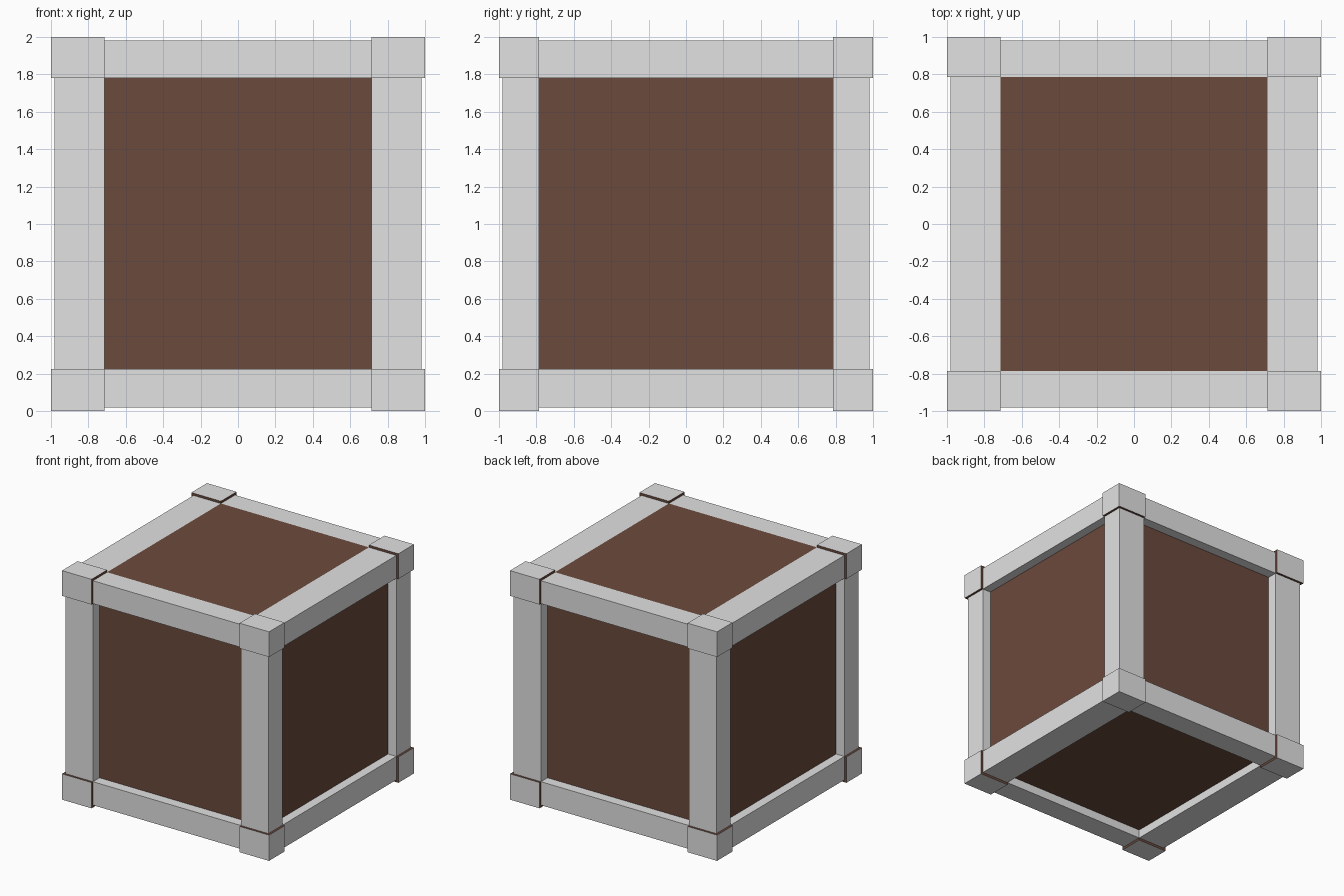
import bpy, bmesh
from mathutils import Vector

if "Cube" in bpy.data.objects:
    bpy.data.objects.remove(bpy.data.objects["Cube"])


def material(name, rgb):
    m = bpy.data.materials.new(name)
    m.diffuse_color = (*rgb, 1)
    m.use_nodes = True
    m.node_tree.nodes["Principled BSDF"].inputs["Base Color"].default_value = m.diffuse_color
    return m


GREY = material("light grey", (0.76, 0.76, 0.76))
BROWN = material("brown", (0.148, 0.068, 0.046))


def box(name, lo, hi, mats, rule=None):
    """Axis-aligned box; rule(normal) gives the material index of each face."""
    lo, hi = Vector(lo), Vector(hi)
    bm = bmesh.new()
    bmesh.ops.create_cube(bm, size=1)
    mid, size = (lo + hi) / 2, hi - lo
    for v in bm.verts:
        v.co = Vector(c * s for c, s in zip(v.co, size)) + mid
    bm.normal_update()
    if rule:
        for f in bm.faces:
            f.material_index = rule(f.normal)
    me = bpy.data.meshes.new(name)
    bm.to_mesh(me)
    bm.free()
    for m in mats:
        me.materials.append(m)
    ob = bpy.data.objects.new(name, me)
    bpy.context.collection.objects.link(ob)
    return ob


# Low / high spans per axis: corner blocks stick out 0.02 past the beams
BLOCK = [((-1, -0.715), (0.715, 1)), ((-1, -0.785), (0.785, 1)), ((0, 0.225), (1.78, 2))]
BEAM = [((-0.98, -0.715), (0.715, 0.98)), ((-0.98, -0.785), (0.785, 0.98)), ((0.02, 0.225), (1.78, 1.98))]
GAP = [(-0.715, 0.715), (-0.785, 0.785), (0.225, 1.78)]

# Corner blocks: grey outside, brown on the faces turned towards the beams
for i in (0, 1):
    for j in (0, 1):
        for k in (0, 1):
            spans = BLOCK[0][i], BLOCK[1][j], BLOCK[2][k]
            out = Vector((2 * i - 1, 2 * j - 1, 2 * k - 1))
            box("corner_block", [s[0] for s in spans], [s[1] for s in spans],
                (GREY, BROWN), lambda n, o=out: 1 if n.dot(o) < 0 else 0)

# Edge beams: four along each axis, between the corner blocks
for axis, label in enumerate(("width_beam", "depth_beam", "upright_beam")):
    a, b = [q for q in range(3) if q != axis]
    for i in (0, 1):
        for j in (0, 1):
            spans = [None] * 3
            spans[axis], spans[a], spans[b] = GAP[axis], BEAM[a][i], BEAM[b][j]
            box(label, [s[0] for s in spans], [s[1] for s in spans], (GREY,))

# Recessed body, with a lid panel flush with the upper beams
box("crate_body", (-0.9, -0.89, 0.095), (0.9, 0.89, 1.9), (BROWN,))
box("lid_panel", (-0.715, -0.785, 1.85), (0.715, 0.785, 1.98), (BROWN,))
